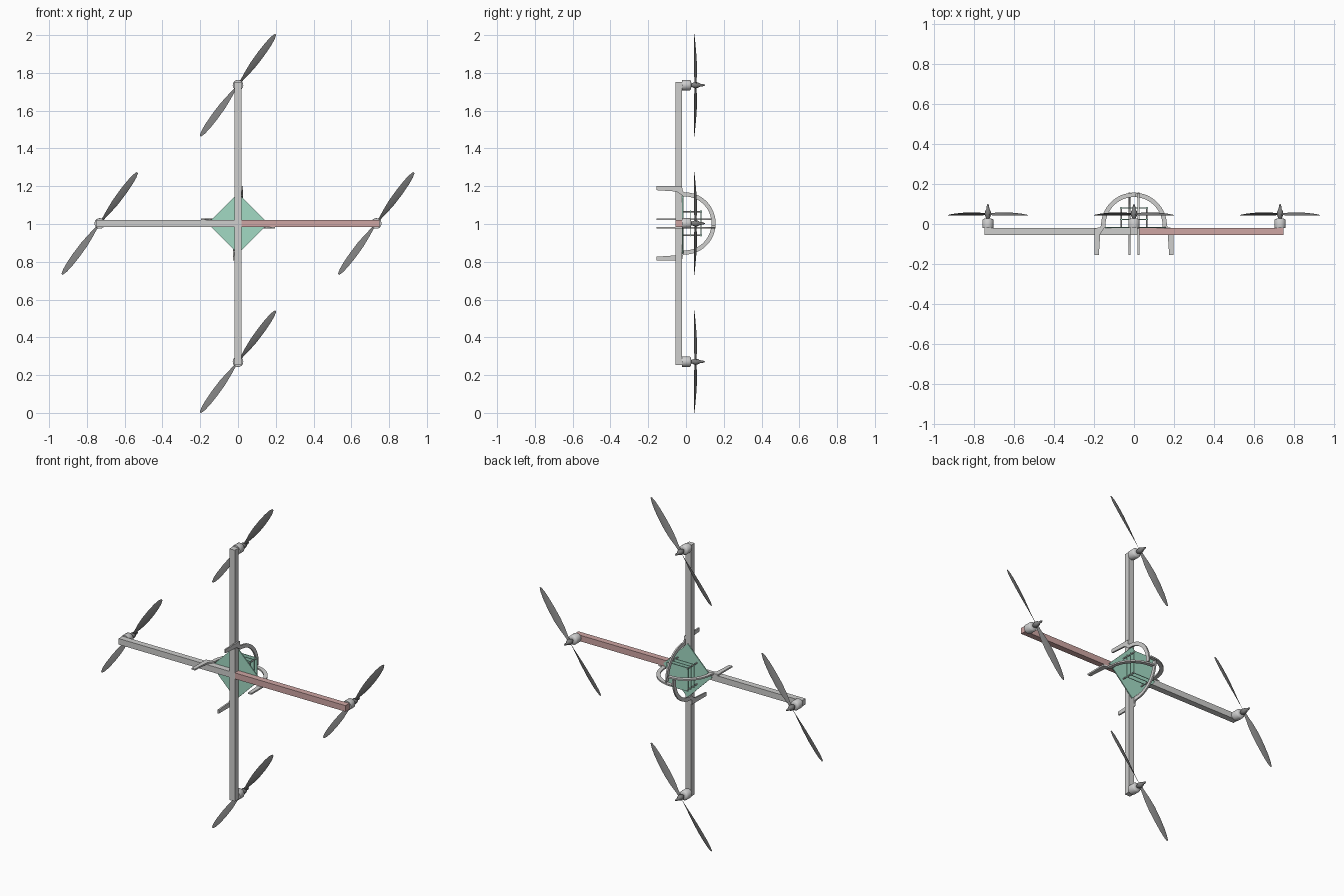
import bpy, bmesh, math
from mathutils import Vector

if "Cube" in bpy.data.objects:
    bpy.data.objects.remove(bpy.data.objects["Cube"])

# The craft's own frame: u across, v up the picture, h along its thrust axis (+y)
ZC = 1.003
def P(u, v, h):
    return Vector((u, h, ZC + v))

def material(name, r, g, b):
    m = bpy.data.materials.new(name)
    m.diffuse_color = (r, g, b, 1)
    m.use_nodes = True
    m.node_tree.nodes["Principled BSDF"].inputs["Base Color"].default_value = m.diffuse_color
    return m

GREY = material("light grey", 0.62, 0.62, 0.61)
RED = material("dusty red", 0.62, 0.38, 0.37)
TEAL = material("pale teal", 0.36, 0.70, 0.55)
DARK = material("dark grey", 0.21, 0.21, 0.21)
SILVER = material("motor silver", 0.62, 0.62, 0.62)

def finish(bm, name, mat, smooth=False):
    bmesh.ops.recalc_face_normals(bm, faces=bm.faces)
    me = bpy.data.meshes.new(name)
    bm.to_mesh(me)
    bm.free()
    me.materials.append(mat)
    ob = bpy.data.objects.new(name, me)
    bpy.context.collection.objects.link(ob)
    if smooth:
        bpy.ops.object.select_all(action='DESELECT')
        ob.select_set(True)
        bpy.context.view_layer.objects.active = ob
        bpy.ops.object.shade_smooth_by_angle(angle=math.radians(40))
    return ob

def loft(bm, rings):
    """Skin closed rings of points and cap both ends."""
    vs = [[bm.verts.new(p) for p in r] for r in rings]
    n = len(vs[0])
    for a, b in zip(vs, vs[1:]):
        for i in range(n):
            bm.faces.new((a[i], a[(i + 1) % n], b[(i + 1) % n], b[i]))
    bm.faces.new(vs[0])
    bm.faces.new(vs[-1])

def slab(name, outline, h0, h1, mat):
    bm = bmesh.new()
    loft(bm, [[P(u, v, h) for u, v in outline] for h in (h0, h1)])
    return finish(bm, name, mat)

def rect(u0, u1, v0, v1):
    return [(u0, v0), (u1, v0), (u1, v1), (u0, v1)]

def lathe(name, u, v, profile, mat, n=20):
    bm = bmesh.new()
    loft(bm, [[P(u + r * math.cos(2 * math.pi * i / n), v + r * math.sin(2 * math.pi * i / n), h)
               for i in range(n)] for r, h in profile])
    return finish(bm, name, mat, True)

# Crossed square-tube arms, one of them red
W, L = 0.018, 0.749
slab("arm_vertical", rect(-W, W, -L, L), -0.056, -0.02, GREY)
slab("arm_left", rect(-L, -W, -W, W), -0.056, -0.02, GREY)
slab("arm_right_red", rect(W, L, -W, W), -0.056, -0.02, RED)

# Diamond base board and the stack of small square boards
D = 0.160
slab("base_board", [(D, 0), (0, D), (-D, 0), (0, -D)], -0.02, -0.014, TEAL)
for i, h in enumerate((0.02, 0.05, 0.078)):
    slab(f"stack_board_{i + 1}", rect(-0.07, 0.07, -0.07, 0.07), h, h + 0.004, TEAL)
for su in (-1, 1):
    for sv in (-1, 1):
        lathe("board_standoff", su * 0.063, sv * 0.063, [(0.004, -0.014), (0.004, 0.084)], GREY, 8)

def propeller(u, v):
    ang = math.atan2(0.268, 0.198)
    # radius, chord, pitch, height
    stations = [(0.005, 0.014, 45, 0.050), (0.04, 0.018, 40, 0.050), (0.08, 0.030, 33, 0.050),
                (0.14, 0.040, 25, 0.050), (0.21, 0.040, 18, 0.049), (0.27, 0.034, 13, 0.047),
                (0.31, 0.024, 9, 0.045), (0.335, 0.009, 6, 0.044)]
    section = [(-0.5, 0), (-0.25, 0.05), (0.15, 0.06), (0.5, 0), (0.15, -0.03), (-0.25, -0.03)]
    bm = bmesh.new()
    for k in (0, 1):
        a = ang + k * math.pi
        du, dv = math.cos(a), math.sin(a)
        rings = []
        for r, c, pitch, h in stations:
            t = -math.radians(pitch)
            ring = []
            for x, y in section:
                s = c * (x * math.cos(t) - y * math.sin(t))
                ring.append(P(u + du * r - dv * s, v + dv * r + du * s,
                              h + c * (x * math.sin(t) + y * math.cos(t))))
            rings.append(ring)
        loft(bm, rings)
    finish(bm, "propeller_blades", DARK, True)
    # Spinner and shaft
    lathe("propeller_hub", u, v, [(0.007, 0.026), (0.012, 0.036), (0.017, 0.050), (0.014, 0.064),
                                  (0.008, 0.074), (0.006, 0.090), (0.002, 0.100)], DARK, 16)

def skid(du, dv):
    """Landing leg with its quarter hoop: a flat plate beside the arm."""
    su, sv = dv, -du
    outer, inner, hc = 0.165, 0.143, -0.008
    arc = [math.radians(94) * i / 14 for i in range(15)]
    strips = [((0.197, -0.155), (0.176, -0.155)), ((0.197, -0.05), (0.169, -0.05)),
              ((0.197, -0.022), (0.150, -0.022)), ((outer + 0.004, hc - 0.008), (inner, hc - 0.008))]
    strips += [((outer * math.cos(t), hc + outer * math.sin(t)),
                (inner * math.cos(t), hc + inner * math.sin(t))) for t in arc]
    bm = bmesh.new()
    rings = []
    for o, i in strips:
        rings.append([P(du * r + su * off, dv * r + sv * off, h)
                      for (r, h), off in ((o, 0.018), (i, 0.018), (i, 0.027), (o, 0.027))])
    loft(bm, rings)
    finish(bm, "landing_leg_and_hoop", GREY, True)

# Four motors, propellers and legs around the cross
for du, dv in ((1, 0), (0, 1), (-1, 0), (0, -1)):
    u, v = du * 0.732, dv * 0.732
    lathe("motor", u, v, [(0.027, -0.02), (0.028, -0.016), (0.028, 0.020), (0.024, 0.025),
                          (0.012, 0.028)], SILVER, 24)
    propeller(u, v)
    skid(du, dv)
